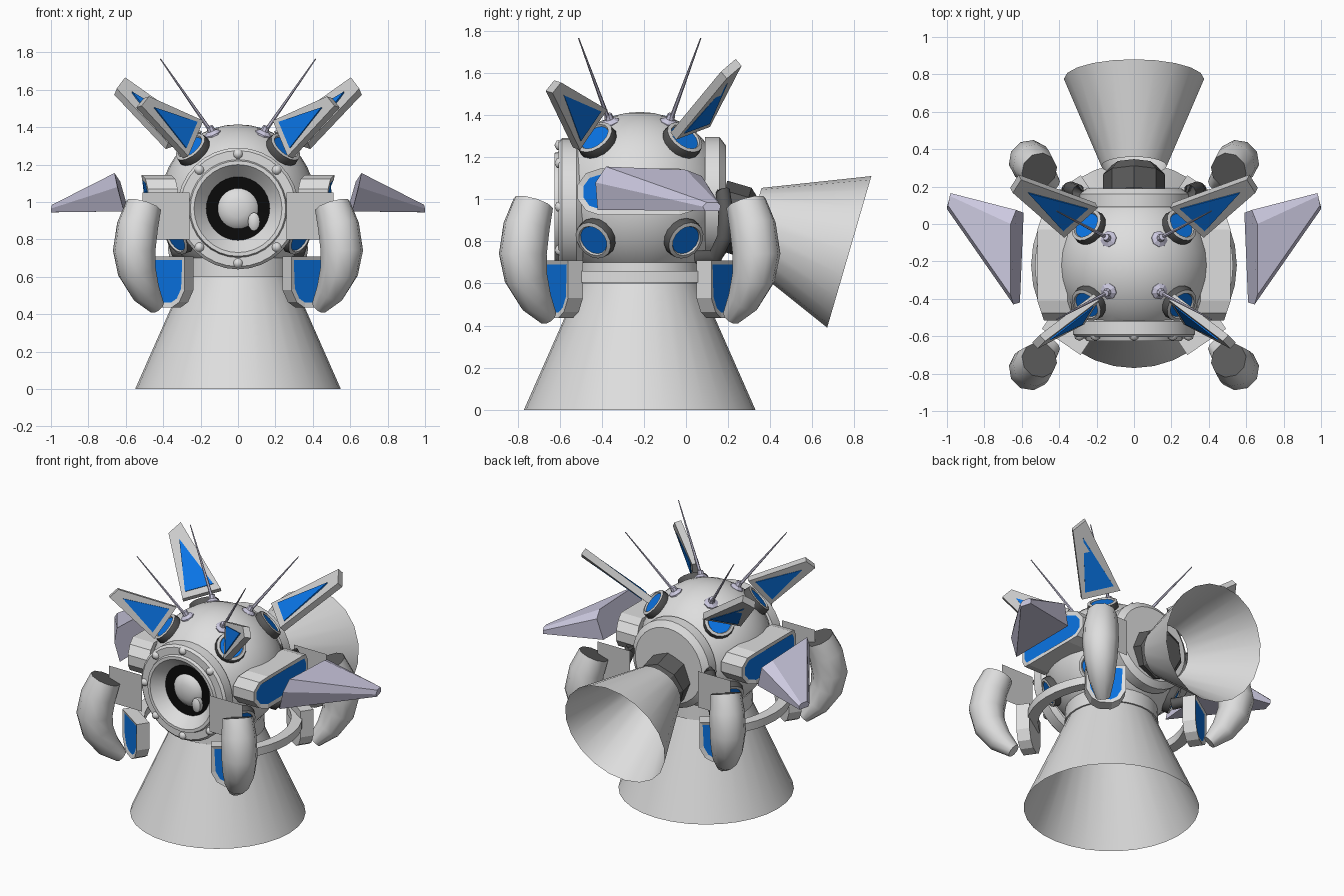
import bpy, bmesh, math
from mathutils import Vector, Matrix

if "Cube" in bpy.data.objects:
    bpy.data.objects.remove(bpy.data.objects["Cube"])


def material(name, rgb):
    m = bpy.data.materials.new(name)
    m.diffuse_color = (*rgb, 1)
    m.use_nodes = True
    m.node_tree.nodes["Principled BSDF"].inputs["Base Color"].default_value = m.diffuse_color
    return m


LIGHT = material("light grey", (0.73, 0.73, 0.73))
MID = material("mid grey", (0.60, 0.60, 0.60))
DARK = material("dark grey", (0.10, 0.10, 0.10))
BLACK = material("black", (0.003, 0.003, 0.003))
BLUE = material("blue", (0.003, 0.175, 0.78))
LILAC = material("lilac grey", (0.60, 0.58, 0.74))

C = Vector((0, -0.22, 1.0))  # body centre
SIDES = ((1, 1), (-1, 1), (1, -1), (-1, -1))


def finish(bm, name, mats, smooth=None, normals=True):
    if normals:
        bmesh.ops.recalc_face_normals(bm, faces=bm.faces)
    me = bpy.data.meshes.new(name)
    bm.to_mesh(me)
    bm.free()
    ob = bpy.data.objects.new(name, me)
    bpy.context.collection.objects.link(ob)
    for m in mats:
        me.materials.append(m)
    if smooth:
        bpy.ops.object.select_all(action='DESELECT')
        ob.select_set(True)
        bpy.context.view_layer.objects.active = ob
        bpy.ops.object.shade_smooth_by_angle(angle=math.radians(smooth))
    return ob


def lathe(name, origin, axis, profile, mats, bands=None, n=32, smooth=35):
    """Spin (radius, height) points around an axis; bands gives a material per segment."""
    bm = bmesh.new()
    rot = Vector(axis).to_track_quat('Z', 'Y').to_matrix()
    rings = []
    for r, h in profile:
        k = 1 if r == 0 else n
        rings.append([bm.verts.new(Vector(origin) + rot @ Vector(
            (r * math.cos(2 * math.pi * i / n), r * math.sin(2 * math.pi * i / n), h)))
            for i in range(k)])
    for s, (a, b) in enumerate(zip(rings, rings[1:])):
        for i in range(n):
            j = (i + 1) % n
            quad = [a[i % len(a)], a[j % len(a)], b[j % len(b)], b[i % len(b)]]
            f = bm.faces.new(list(dict.fromkeys(quad)))
            f.material_index = bands[s] if bands else 0
    return finish(bm, name, mats, smooth)


def tube(name, points, radii, mats, n=10, cap=0, smooth=40):
    """Sweep a round section along a path."""
    bm = bmesh.new()
    pts = [Vector(p) for p in points]
    rings = []
    for i, p in enumerate(pts):
        d = (pts[min(i + 1, len(pts) - 1)] - pts[max(i - 1, 0)]).normalized()
        ref = Vector((0, 0, 1)) if abs(d.z) < 0.6 else Vector((C.x - p.x, C.y - p.y, 0))
        u = d.cross(ref).normalized()
        v = u.cross(d)
        rings.append([bm.verts.new(p + radii[i] * (
            math.cos(2 * math.pi * k / n) * u + math.sin(2 * math.pi * k / n) * v))
            for k in range(n)])
    for a, b in zip(rings, rings[1:]):
        for i in range(n):
            bm.faces.new((a[i], a[(i + 1) % n], b[(i + 1) % n], b[i]))
    bm.faces.new(rings[0]).material_index = cap
    bm.faces.new(rings[-1])
    return finish(bm, name, mats, smooth)


def slab(name, points, thick, mats, border=0):
    """Flat plate of even thickness, with an optional blue inset on the outer cap."""
    bm = bmesh.new()
    pts = [Vector(p) for p in points]
    n = (pts[1] - pts[0]).cross(pts[-1] - pts[0]).normalized() * thick / 2
    if n.dot(pts[0] - C) < 0:
        n = -n
    outer, inner = ([bm.verts.new(p + s * n) for p in pts] for s in (1, -1))
    cap = bm.faces.new(outer)
    bm.faces.new(inner)
    k = len(pts)
    for i in range(k):
        bm.faces.new((outer[i], outer[(i + 1) % k], inner[(i + 1) % k], inner[i]))
    bmesh.ops.recalc_face_normals(bm, faces=bm.faces)
    if border:
        bmesh.ops.inset_individual(bm, faces=[cap], thickness=border, depth=-0.006)
        cap.material_index = 1
    return finish(bm, name, mats, normals=False)


# Spherical body, cut flat at front and back, with a shallow base
bm = bmesh.new()
bmesh.ops.create_uvsphere(bm, u_segments=32, v_segments=20, radius=0.415,
                          matrix=Matrix.Translation(C))
for y, s in ((-0.52, -1), (0.13, 1)):
    bmesh.ops.bisect_plane(bm, geom=bm.verts[:] + bm.edges[:] + bm.faces[:],
                           plane_co=(0, y, 0), plane_no=(0, s, 0), clear_outer=True)
finish(bm, "body", [LIGHT], 40)
lathe("body_base", (0, -0.22, 0), (0, 0, 1), [(0.29, 0.70), (0.295, 0.60), (0, 0.585)], [LIGHT])

# Open skirt cone below and tilted exhaust cone behind
lathe("skirt_cone", (0, -0.22, 0), (0, 0, 1), [(0.55, 0), (0.285, 0.60)], [LIGHT])
lathe("exhaust_cone", (0, 0.31, 0.886), (0, 0.96, -0.28),
      [(0.175, 0), (0.375, 0.485)], [LIGHT], n=20)
lathe("exhaust_neck", (0, 0.15, 0.93), (0, 0.96, -0.28),
      [(0.165, 0), (0.165, 0.12), (0.12, 0.17), (0, 0.17)], [DARK], n=8, smooth=None)
lathe("back_plate", (0, 0.09, 1.0), (0, 1, 0),
      [(0.295, 0), (0.295, 0.07), (0.255, 0.10), (0, 0.10)], [LIGHT])

# Front eye: rim, bowl, black iris and pale pupil
lathe("eye_socket", (0, -0.49, 0.965), (0, -1, 0),
      [(0.30, 0), (0.325, 0.03), (0.325, 0.10), (0.31, 0.115), (0.262, 0.115), (0.255, 0.135),
       (0.235, 0.135), (0.17, 0.06), (0.108, 0.055), (0.09, 0.075), (0.05, 0.09), (0, 0.095)],
      [LIGHT, BLACK], [0, 0, 0, 0, 0, 0, 0, 1, 0, 0, 0])
glint = lathe("eye_glint", (0, 0, 0), (0, -1, 0),
              [(0.032, 0), (0.032, 0.03), (0.02, 0.04), (0, 0.042)], [LIGHT], n=12)
glint.location, glint.scale = (0.085, -0.55, 0.895), (1, 1, 1.55)
for i in range(8):
    a = i * math.pi / 4
    lathe("rim_bolt", (0.292 * math.sin(a), -0.60, 0.965 + 0.292 * math.cos(a)), (0, -1, 0),
          [(0.027, 0), (0.022, 0.015), (0, 0.025)], [LIGHT], n=10, smooth=60)

shield = [(-0.125, 0.71), (0.125, 0.71), (0.125, 0.53), (0.09, 0.465), (0.04, 0.435),
          (-0.04, 0.435), (-0.09, 0.465), (-0.125, 0.53)]
horn = [(0.715, 0.98), (0.76, 0.87), (0.785, 0.74), (0.765, 0.63), (0.70, 0.52), (0.615, 0.44)]
port = [(0.085, -0.04), (0.10, 0.0), (0.095, 0.035), (0.077, 0.04), (0.072, 0.03), (0, 0.03)]
q = math.sqrt(0.5)
pod_c, pod_s = math.cos(math.radians(34)), math.sin(math.radians(34))

for sx, sy in SIDES:
    def at(x, y, z):
        """Mirror a point given relative to the body's axis."""
        return Vector((sx * x, C.y + sy * y, z))

    # Portholes above and below
    for d, w in (((0.255, 0.215, 0.295), "upper"), ((0.34, 0.225, -0.20), "lower")):
        axis = Vector((sx * d[0], sy * d[1], d[2])).normalized()
        lathe(w + "_porthole", C + axis * 0.41, axis, port,
              [DARK, MID, BLUE], [0, 0, 1, 1, 2], n=16)

    # Shield pods, curved horns and thin square plates at the corners
    slab("shield_pod", [at(0.365 + u * pod_c, 0.375 - u * pod_s, z) for u, z in shield],
         0.085, [LIGHT, BLUE], 0.028)
    tube("horn", [at(r * q, r * q, z) for r, z in horn],
         [0.098, 0.112, 0.115, 0.104, 0.08, 0.045], [LIGHT, DARK], n=10, cap=1)
    bm = bmesh.new()
    bm.faces.new([bm.verts.new(at(x, 0.46, z)) for x, z in
                  ((0.26, 0.80), (0.51, 0.80), (0.51, 1.05), (0.26, 1.05))])
    finish(bm, "square_plate", [MID])

    # Antennae on small knobs
    tube("antenna", [at(0.14, 0.145, 1.37), at(0.415, 0.29, 1.765)], [0.011, 0.003],
         [LILAC], n=6)
    lathe("antenna_knob", at(0.13, 0.135, 1.35), (sx * 0.4, sy * 0.3, 1),
          [(0.045, 0), (0.045, 0.02), (0.022, 0.035), (0.018, 0.06), (0, 0.062)],
          [LILAC], n=8, smooth=None)

    # Triangular fins with blue centres, front pair upright and rear pair leaning
    if sy < 0:
        fin = [(0.20, 0.17, 1.43), (0.49, 0.39, 1.56), (0.53, 0.43, 1.51), (0.28, 0.30, 1.24)]
    else:
        fin = [(0.20, 0.32, 1.36), (0.61, 0.47, 1.65), (0.655, 0.40, 1.59), (0.38, 0.16, 1.30)]
    fin = [at(*p) for p in fin]
    slab("fin", fin, 0.045, [MID])
    tri = [fin[0], (fin[1] + fin[2]) / 2, fin[3]]
    mid = sum(tri, Vector()) / 3
    slab("fin_panel", [mid + (p - mid) * 0.74 for p in tri], 0.055, [BLUE])

for s in (1, -1):
    # Rounded side housings with blue outer panel, bowed towards both ends
    pts = []
    for k in range(12):
        a = math.pi * (k % 6) / 5 - math.pi / 2
        e = 1 if k < 6 else -1
        pts.append((s * 0.46, C.y + e * (0.19 + 0.11 * math.cos(a)),
                    1.035 + e * 0.11 * math.sin(a)))
    housing = slab("side_housing", pts, 0.16, [LIGHT, BLUE], 0.028)
    for v in housing.data.vertices:
        v.co.x -= s * 0.06 * max(0, abs(v.co.y - C.y) - 0.12) / 0.18

    # Six-sided tapering wings
    root = [(0.59, 0.06, 0.97), (0.63, 0.075, 1.11), (0.66, 0.0, 1.14), (0.66, -0.38, 1.155),
            (0.645, -0.43, 1.08), (0.61, -0.42, 0.95)]
    tip = [(0.98, 0.16, 0.945), (0.98, 0.165, 0.97), (0.985, 0.15, 0.985), (0.995, 0.10, 0.985),
           (1.0, 0.08, 0.965), (1.0, 0.09, 0.945)]
    bm = bmesh.new()
    a, b = ([bm.verts.new((s * x, y, z)) for x, y, z in ring] for ring in (root, tip))
    for i in range(6):
        bm.faces.new((a[i], a[(i + 1) % 6], b[(i + 1) % 6], b[i]))
    bm.faces.new(a)
    bm.faces.new(b)
    finish(bm, "wing", [LILAC])

    # Curved rail joining front and rear pods
    bm = bmesh.new()
    rows = []
    for k in range(13):
        t = math.radians(-54 + 9 * k)
        rows.append([bm.verts.new((s * r * math.cos(t), C.y + r * math.sin(t), z))
                     for r, z in ((0.46, 0.605), (0.53, 0.605), (0.53, 0.66), (0.46, 0.66))])
    for a, b in zip(rows, rows[1:]):
        for i in range(4):
            bm.faces.new((a[i], a[(i + 1) % 4], b[(i + 1) % 4], b[i]))
    bm.faces.new(rows[0])
    bm.faces.new(rows[-1])
    finish(bm, "side_rail", [LIGHT], 35)

    # Dark hoses at the back
    tube("hose", [(s * x, y, z) for x, y, z in
                  ((0.24, 0.12, 1.06), (0.30, 0.175, 1.03), (0.34, 0.19, 0.93),
                   (0.35, 0.185, 0.82), (0.32, 0.14, 0.73), (0.26, 0.06, 0.72))],
         [0.038] * 6, [DARK])
